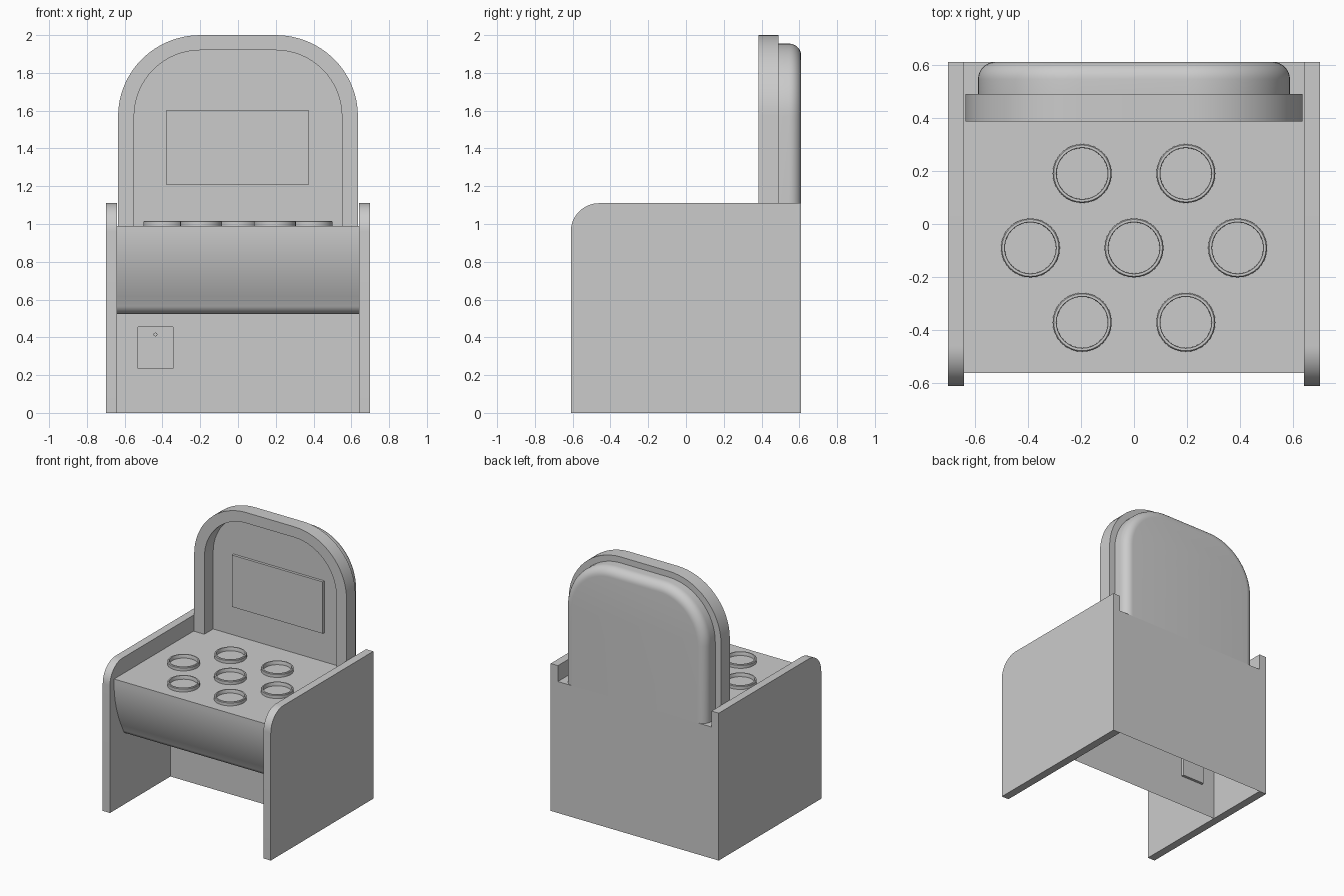
import bpy, bmesh
from math import sin, cos, pi, radians

if "Cube" in bpy.data.objects:
    bpy.data.objects.remove(bpy.data.objects["Cube"])


def finish(name, bm, smooth=True):
    bmesh.ops.recalc_face_normals(bm, faces=bm.faces)
    me = bpy.data.meshes.new(name)
    bm.to_mesh(me)
    bm.free()
    ob = bpy.data.objects.new(name, me)
    bpy.context.collection.objects.link(ob)
    if smooth:
        bpy.ops.object.select_all(action='DESELECT')
        ob.select_set(True)
        bpy.context.view_layer.objects.active = ob
        bpy.ops.object.shade_smooth_by_angle(angle=radians(30))
    return ob


def arc(cx, cz, rx, rz, a0, a1, n=16):
    """Points on an elliptical arc, angles in degrees."""
    return [(cx + rx * cos(radians(a0 + (a1 - a0) * i / n)),
             cz + rz * sin(radians(a0 + (a1 - a0) * i / n))) for i in range(n + 1)]


def arch(hw, top, foot=0.99, flat=0.2, spring=1.57):
    """Open arch outline in x,z from right foot to left foot."""
    right = [(hw, foot)] + arc(flat, spring, hw - flat, top - spring, 0, 90)
    return right + [(-x, z) for x, z in reversed(right)]


def prism(name, pts, vec, place):
    """Extrude a closed profile along vec."""
    bm = bmesh.new()
    f = bm.faces.new([bm.verts.new(place(*p)) for p in pts])
    r = bmesh.ops.extrude_face_region(bm, geom=[f], use_keep_orig=True)
    bmesh.ops.translate(bm, vec=vec, verts=[v for v in r['geom'] if isinstance(v, bmesh.types.BMVert)])
    return finish(name, bm)


def loft(name, rings, closed=False, cap_ends=()):
    """Skin consecutive rings of 3D points."""
    bm = bmesh.new()
    vs = [[bm.verts.new(p) for p in r] for r in rings]
    n = len(vs[0])
    for a, b in zip(vs, vs[1:]):
        for i in range(n if closed else n - 1):
            j = (i + 1) % n
            bm.faces.new((a[i], a[j], b[j], b[i]))
    for k in cap_ends:
        bm.faces.new(vs[k])
    return finish(name, bm)


def box(name, x0, x1, y0, y1, z0, z1):
    return prism(name, [(x0, z0), (x1, z0), (x1, z1), (x0, z1)], (0, y1 - y0, 0),
                 lambda x, z: (x, y0, z))


# side panels with a rounded top front corner
side = [(0.61, 0), (0.61, 1.11)] + arc(-0.46, 0.96, 0.15, 0.15, 90, 180) + [(-0.61, 0)]
for label, x in (("left", -0.70), ("right", 0.64)):
    prism(label + "_side_panel", side, (0.06, 0, 0), lambda y, z: (x, y, z))

# cabinet skin: back wall, table top, curved front and underside
front = []
for i in range(13):
    t = i / 12
    front.append((-0.56 + 0.10 * t ** 2 - 0.02 * t * (1 - t), 0.99 - 0.41 * t))
skin = [(0.61, 0), (0.61, 0.99)] + front + arc(-0.39, 0.585, 0.068, 0.062, 198, 270, 8) + [(0.11, 0.523)]
loft("cabinet_body", [[(x, y, z) for y, z in skin] for x in (-0.64, 0.64)])

# lower panel with a recessed hatch
bm = bmesh.new()
xs, zs = (-0.64, -0.53, -0.345, 0.64), (0, 0.235, 0.455, 0.523)
g = [[bm.verts.new((x, 0.11, z)) for z in zs] for x in xs]
for i in range(3):
    for j in range(3):
        f = bm.faces.new((g[i][j], g[i + 1][j], g[i + 1][j + 1], g[i][j + 1]))
        if i == j == 1:
            hatch = f
r = bmesh.ops.extrude_discrete_faces(bm, faces=[hatch])
bmesh.ops.translate(bm, vec=(0, 0.02, 0), verts=r['faces'][0].verts)
finish("lower_panel", bm, False)

# hatch lock
prism("hatch_lock", arc(-0.437, 0.415, 0.01, 0.01, 0, 337.5, 15), (0, 0.015, 0),
      lambda x, z: (x, 0.116, z))

# backboard front frame
prism("backboard_frame", arch(0.635, 2.0) + arch(0.55, 1.92)[::-1], (0, 0.105, 0),
      lambda x, z: (x, 0.385, z))

# backboard rear shell with a rounded rear edge
R = 0.065
steps = [(0.49, 0)] + [(0.61 - R + R * sin(a), R * (1 - cos(a))) for a in
                       [pi / 2 * k / 8 for k in range(9)]]
loft("backboard_shell", [[(x, y, z) for x, z in arch(0.587, 1.955 - d) and arch(0.587 - d, 1.955 - d)]
                         for y, d in steps], cap_ends=(0, -1))

# display panel
box("display_panel", -0.38, 0.377, 0.47, 0.495, 1.21, 1.60)

# raised rings on the table top
spots = [(s * 0.195, y) for s in (-1, 1) for y in (0.19, -0.37)] + [(x, -0.09) for x in (-0.39, 0, 0.39)]
for k, (cx, cy) in enumerate(spots):
    rings = [[(x, y, z) for x, y in arc(cx, cy, r, r, 0, 348.75, 31)]
             for r, z in ((0.111, 0.985), (0.111, 1.012), (0.107, 1.017), (0.098, 1.017), (0.096, 1.012), (0.096, 0.985))]
    loft(f"hole_ring_{k + 1}", rings, closed=True)
